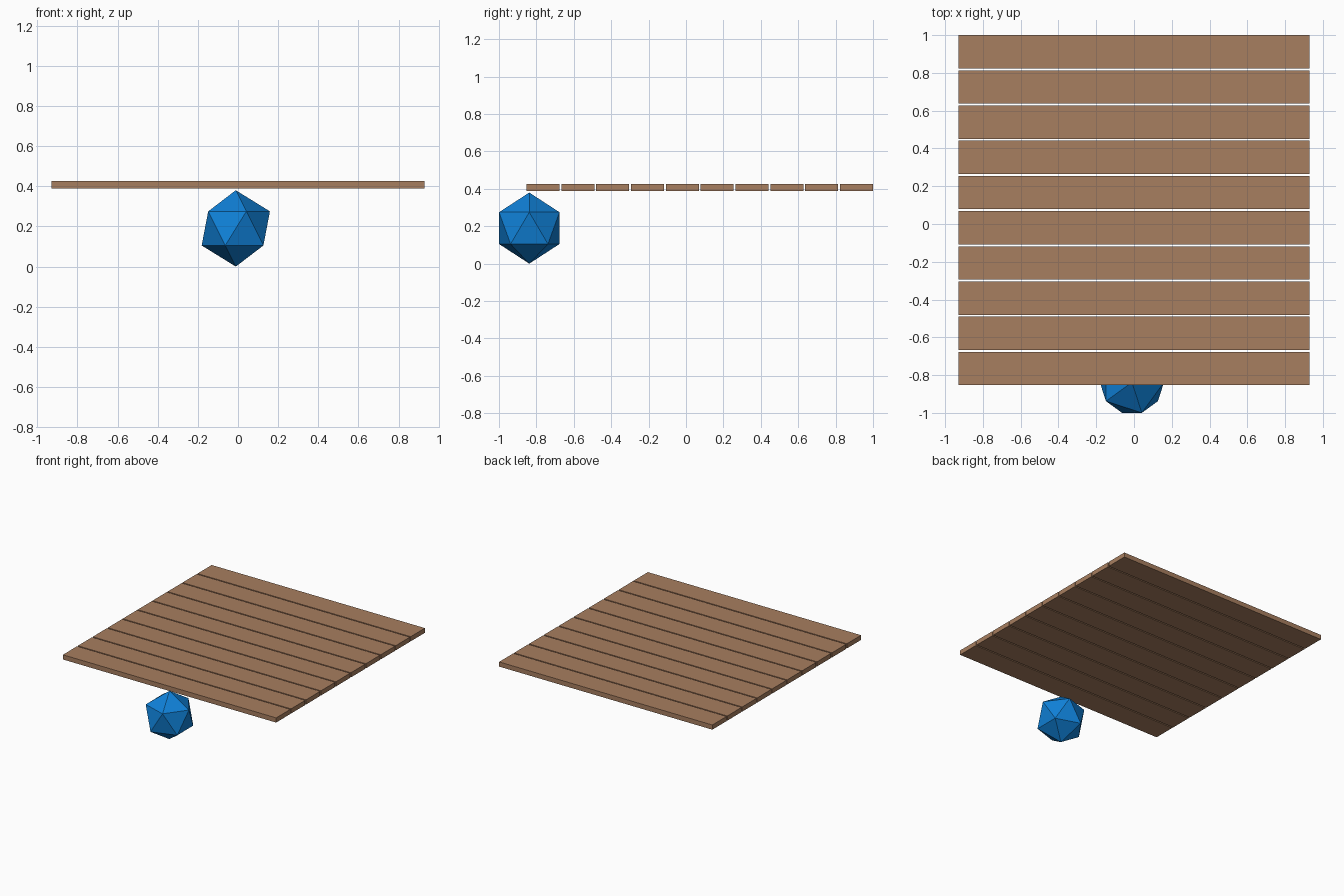
import bpy

if "Cube" in bpy.data.objects:
    bpy.data.objects.remove(bpy.data.objects["Cube"])


def flat_colour(name, rgb):
    mat = bpy.data.materials.new(name)
    mat.diffuse_color = (*rgb, 1.0)
    mat.use_nodes = True
    mat.node_tree.nodes["Principled BSDF"].inputs["Base Color"].default_value = mat.diffuse_color
    return mat


wood = flat_colour("brown_wood", (0.39, 0.21, 0.115))
blue = flat_colour("blue", (0.005, 0.22, 0.69))

# Deck of ten separate planks, laid from back to front with narrow gaps
COUNT, PITCH, WIDTH, LENGTH = 10, 0.1863, 0.1765, 1.86
BOTTOM, TOP = 0.388, 0.425
for i in range(COUNT):
    y = 1.0 - WIDTH / 2 - i * PITCH
    bpy.ops.mesh.primitive_cube_add(size=1, location=(0, y, (BOTTOM + TOP) / 2))
    plank = bpy.context.object
    plank.name = f"plank_{i + 1}"
    plank.scale = (LENGTH, WIDTH, TOP - BOTTOM)
    bpy.ops.object.transform_apply(location=False, rotation=False, scale=True)
    plank.data.materials.append(wood)

# Twenty-sided ball under the front edge
bpy.ops.mesh.primitive_ico_sphere_add(subdivisions=1, radius=0.19,
                                      location=(-0.011, -0.838, 0.19))
ball = bpy.context.object
ball.name = "faceted_ball"
ball.data.materials.append(blue)
